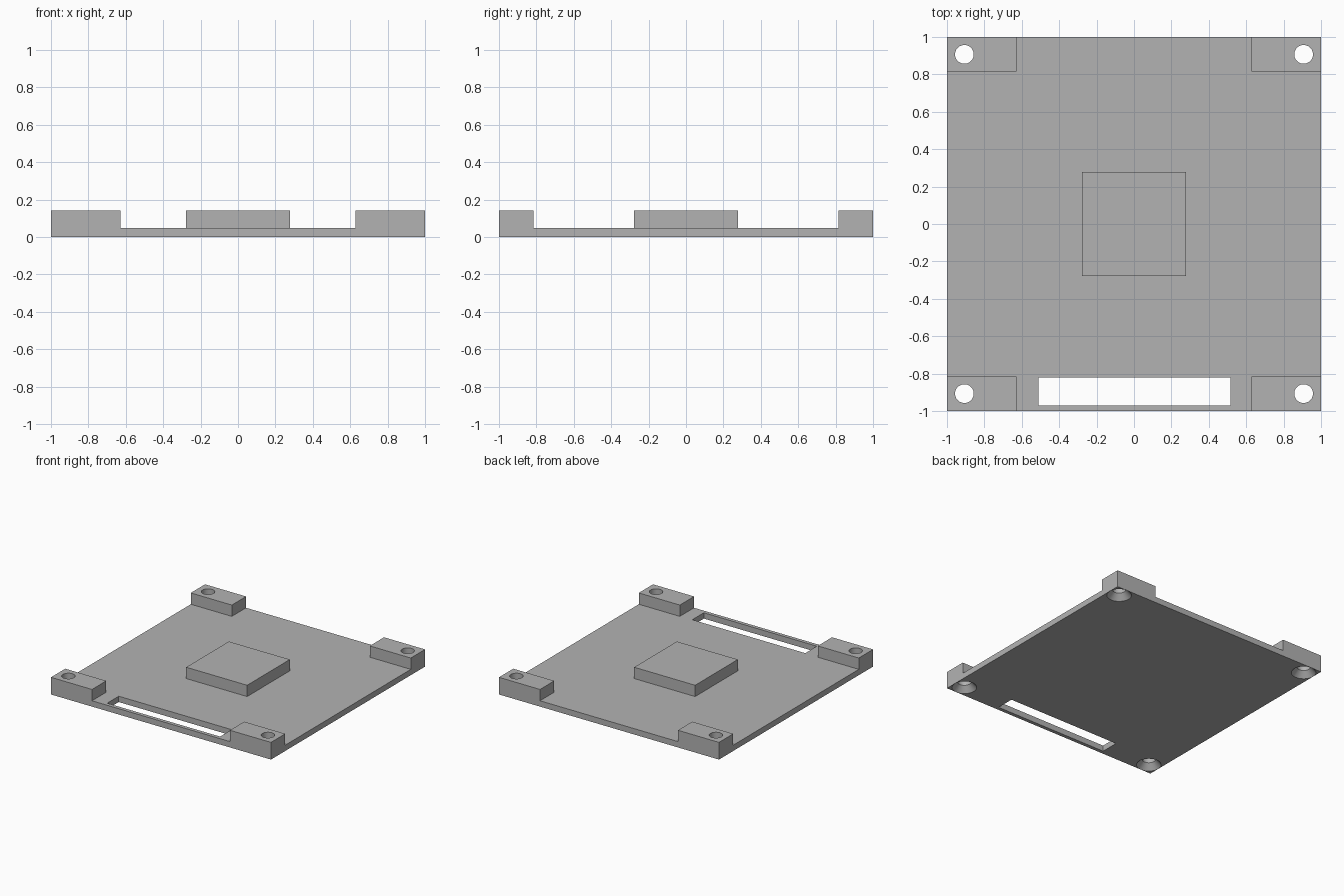
import bpy
import bmesh
import math
from mathutils import Matrix, Vector

if "Cube" in bpy.data.objects:
    bpy.data.objects.remove(bpy.data.objects["Cube"], do_unlink=True)

PLATE_TOP = 0.048
BLOCK_TOP = 0.141
HOLE_POS = 0.907
HOLE_R, SINK_R, SINK_DEPTH = 0.05, 0.093, 0.047

grey = bpy.data.materials.new("plain grey")
grey.use_nodes = True
colour = (0.45, 0.45, 0.45, 1)
grey.diffuse_color = colour
grey.node_tree.nodes["Principled BSDF"].inputs["Base Color"].default_value = colour


def link(name, bm):
    mesh = bpy.data.meshes.new(name)
    bm.to_mesh(mesh)
    bm.free()
    mesh.materials.append(grey)
    obj = bpy.data.objects.new(name, mesh)
    bpy.context.scene.collection.objects.link(obj)
    return obj


def box(name, low, high):
    low, high = Vector(low), Vector(high)
    bm = bmesh.new()
    matrix = Matrix.Translation((low + high) / 2) @ Matrix.Diagonal((high - low).to_4d())
    bmesh.ops.create_cube(bm, size=1, matrix=matrix)
    return link(name, bm)


def screw_cutter(name, x, y, sides=40):
    """Countersink cone below a straight bore, as one lathed solid."""
    slope = (SINK_R - HOLE_R) / SINK_DEPTH
    profile = [(SINK_R + slope * 0.02, -0.02), (HOLE_R, SINK_DEPTH), (HOLE_R, 0.2)]
    bm = bmesh.new()
    rings = []
    for r, z in profile:
        angles = [math.tau * i / sides for i in range(sides)]
        rings.append([bm.verts.new((x + r * math.cos(a), y + r * math.sin(a), z))
                      for a in angles])
    for a, b in zip(rings, rings[1:]):
        for i in range(sides):
            j = (i + 1) % sides
            bm.faces.new((a[i], a[j], b[j], b[i]))
    bm.faces.new(rings[0][::-1])
    bm.faces.new(rings[-1])
    return link(name, bm)


def combine(target, tool, operation):
    mod = target.modifiers.new(tool.name, "BOOLEAN")
    mod.object = tool
    mod.operation = operation
    mod.solver = "EXACT"
    tool.hide_render = True
    bpy.context.view_layer.objects.active = target
    bpy.ops.object.modifier_apply(modifier=mod.name)
    bpy.data.objects.remove(tool, do_unlink=True)


# Thin square plate
plate = box("base_plate", (-1, -1, 0), (1, 1, PLATE_TOP))

# Corner blocks, flush with the plate's edges
corners = [(sx, sy) for sx in (-1, 1) for sy in (-1, 1)]
for sx, sy in corners:
    xs, ys = sorted((sx, sx * 0.627)), sorted((sy, sy * 0.815))
    combine(plate, box("corner_block", (xs[0], ys[0], 0), (xs[1], ys[1], BLOCK_TOP)), "UNION")

# Countersunk screw holes through the corners
for sx, sy in corners:
    combine(plate, screw_cutter("screw_hole", sx * HOLE_POS, sy * HOLE_POS), "DIFFERENCE")

# Long slot along the front edge
combine(plate, box("slot", (-0.51, -0.97, -0.1), (0.517, -0.82, 0.1)), "DIFFERENCE")

# Raised square in the middle
box("centre_block", (-0.277, -0.277, PLATE_TOP), (0.277, 0.277, BLOCK_TOP))

# Smooth the round holes, keep the box edges sharp
bpy.ops.object.select_all(action="DESELECT")
plate.select_set(True)
bpy.context.view_layer.objects.active = plate
bpy.ops.object.shade_smooth_by_angle(angle=math.radians(30))
